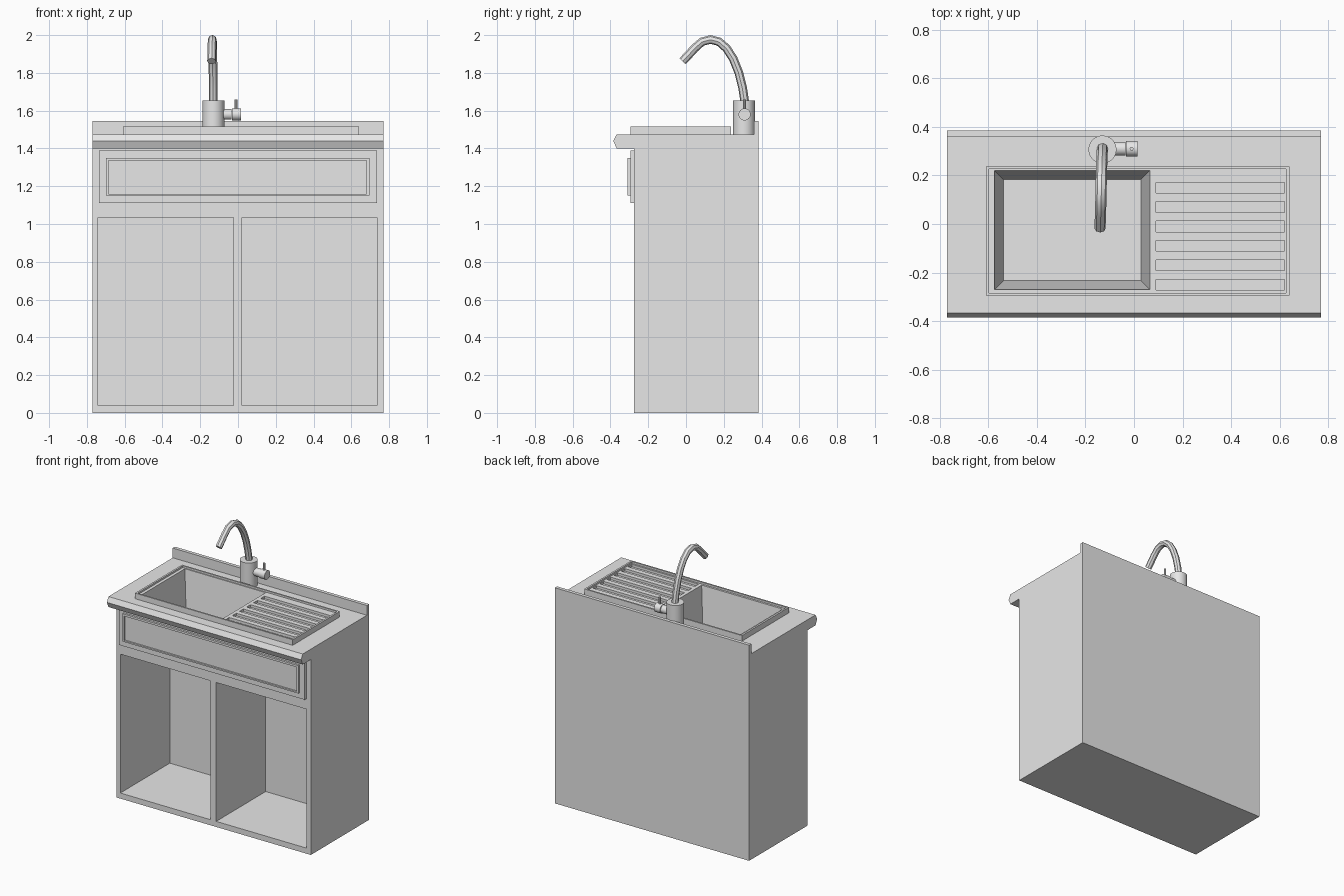
import bpy, bmesh, math
from mathutils import Matrix, Vector

if "Cube" in bpy.data.objects:
    bpy.data.objects.remove(bpy.data.objects["Cube"])

GREY = (0.8, 0.8, 0.8, 1)
grey = bpy.data.materials.new("plain_grey")
grey.use_nodes = True
grey.diffuse_color = GREY
grey.node_tree.nodes["Principled BSDF"].inputs["Base Color"].default_value = GREY


def add(name, bm):
    bmesh.ops.recalc_face_normals(bm, faces=bm.faces)
    mesh = bpy.data.meshes.new(name)
    bm.to_mesh(mesh)
    bm.free()
    mesh.materials.append(grey)
    obj = bpy.data.objects.new(name, mesh)
    bpy.context.collection.objects.link(obj)
    return obj


def select(obj):
    bpy.ops.object.select_all(action='DESELECT')
    obj.select_set(True)
    bpy.context.view_layer.objects.active = obj


def box(name, x, y, z, taper=0.0):
    """Box from ranges; taper pulls in the bottom edges."""
    bm = bmesh.new()
    bmesh.ops.create_cube(bm, size=1)
    for v in bm.verts:
        t = taper if v.co.z < 0 else 0
        v.co = [r[0] + t if c < 0 else r[1] - t
                for c, r in zip(v.co, (x, y))] + [z[0] if v.co.z < 0 else z[1]]
    return add(name, bm)


def boolean(obj, tool, operation='DIFFERENCE'):
    mod = obj.modifiers.new("cut", 'BOOLEAN')
    mod.operation, mod.solver, mod.object = operation, 'EXACT', tool
    select(obj)
    bpy.ops.object.modifier_apply(modifier=mod.name)
    bpy.data.objects.remove(tool)


def smooth(obj):
    select(obj)
    bpy.ops.object.shade_smooth_by_angle(angle=math.radians(40))


def cylinder(name, start, end, radius, sides=24):
    a, b = Vector(start), Vector(end)
    bm = bmesh.new()
    turn = (b - a).to_track_quat('Z', 'Y').to_matrix().to_4x4()
    bmesh.ops.create_cone(bm, cap_ends=True, segments=sides, radius1=radius,
                          radius2=radius, depth=(b - a).length,
                          matrix=Matrix.Translation((a + b) / 2) @ turn)
    obj = add(name, bm)
    smooth(obj)
    return obj


def basin(name):
    return box(name, (-0.578, 0.068), (-0.273, 0.223), (1.15, 1.5))


# Cabinet with two open compartments
cabinet = box("cabinet", (-0.77, 0.77), (-0.275, 0.385), (0, 1.4))
for span in ((-0.74, -0.025), (0.02, 0.735)):
    boolean(cabinet, box("cutter", span, (-0.4, 0.285), (0.04, 1.035)))
boolean(cabinet, basin("cutter"))

# Worktop with a pointed nose and a back upstand
bm = bmesh.new()
profile = [(0.385, 1.4), (0.385, 1.545), (0.36, 1.545), (0.36, 1.475),
           (-0.367, 1.475), (-0.385, 1.44), (-0.367, 1.4)]
face = bm.faces.new([bm.verts.new((-0.77, y, z)) for y, z in profile])
side = bmesh.ops.extrude_face_region(bm, geom=[face])
bmesh.ops.translate(bm, vec=(1.54, 0, 0),
                    verts=[g for g in side["geom"] if isinstance(g, bmesh.types.BMVert)])
worktop = add("worktop", bm)
boolean(worktop, basin("cutter"))

# False drawer front: backing board and recessed frame
box("drawer_board", (-0.735, 0.735), (-0.295, -0.275), (1.11, 1.39))
frame = box("drawer_frame", (-0.7, 0.695), (-0.31, -0.295), (1.15, 1.35))
boolean(frame, box("cutter", (-0.685, 0.68), (-0.4, -0.299), (1.16, 1.335)))

# Sink: rim, lowered deck, bowl and drainer grooves
sink = box("sink", (-0.61, 0.64), (-0.295, 0.238), (1.475, 1.515))
boolean(sink, basin("basin"), 'UNION')
boolean(sink, box("cutter", (-0.597, 0.627), (-0.284, 0.227), (1.502, 1.6)))
boolean(sink, box("cutter", (-0.575, 0.065), (-0.27, 0.22), (1.17, 1.502), 0.037))
for i in range(6):
    y = 0.15 - 0.08 * i
    boolean(sink, box("cutter", (0.09, 0.62), (y - 0.022, y + 0.022), (1.484, 1.55)))
cylinder("drain", (-0.145, -0.017, 1.169), (-0.145, -0.017, 1.176), 0.035)

# Tap: body, side valve, lever and bent spout
cylinder("tap_body", (-0.13, 0.307, 1.475), (-0.13, 0.307, 1.655), 0.058)
cylinder("valve_stem", (-0.1, 0.31, 1.58), (-0.035, 0.31, 1.58), 0.028)
cylinder("valve_knob", (-0.033, 0.31, 1.58), (0.015, 0.31, 1.58), 0.032)
cylinder("lever", (-0.01, 0.31, 1.6), (-0.01, 0.31, 1.66), 0.008, 8)

curve = bpy.data.curves.new("spout", 'CURVE')
curve.dimensions = '3D'
curve.bevel_depth = 0.023
curve.bevel_resolution = 2
curve.use_fill_caps = True
path = [(0.312, 1.64), (0.3, 1.72), (0.28, 1.8), (0.25, 1.875), (0.215, 1.93),
        (0.175, 1.965), (0.13, 1.977), (0.085, 1.965), (0.045, 1.93),
        (0.015, 1.897), (-0.018, 1.862)]
spline = curve.splines.new('POLY')
spline.points.add(len(path) - 1)
for i, (y, z) in enumerate(path):
    spline.points[i].co = (-0.13 - 0.001 * i, y, z, 1)
curve.materials.append(grey)
spout = bpy.data.objects.new("spout", curve)
bpy.context.collection.objects.link(spout)
select(spout)
bpy.ops.object.convert(target='MESH')
smooth(bpy.context.object)
